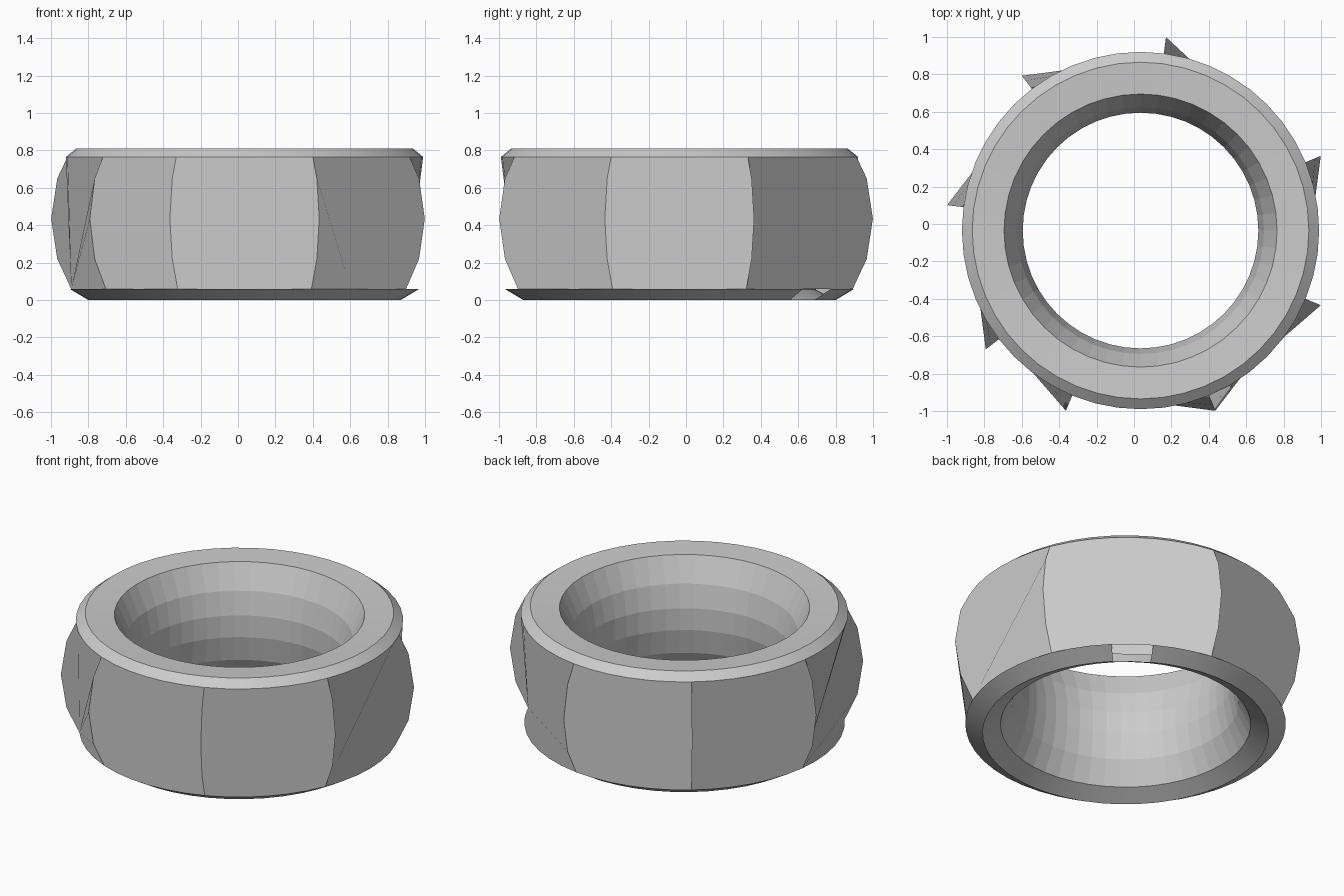
import bpy, bmesh, math
from mathutils import Vector

if "Cube" in bpy.data.objects:
    bpy.data.objects.remove(bpy.data.objects["Cube"])

CX, CY, N = 0.035, -0.035, 48
bm = bmesh.new()


def point(r, z, step):
    a = math.radians(step * 360 / N)
    return bm.verts.new((CX + r * math.cos(a), CY + r * math.sin(a), z))


def ring(r, z):
    return [point(r, z, i) for i in range(N)]


# Turned profile: bottom bevel, countersink, waisted bore, top land, top bevel
profile = [(0.935, 0.06), (0.835, 0.0), (0.73, 0.055), (0.66, 0.20), (0.63, 0.36),
           (0.63, 0.50), (0.66, 0.645), (0.73, 0.80), (0.90, 0.81), (0.955, 0.765)]
rings = [ring(r, z) for r, z in profile]
bore = []
for k in range(len(rings) - 1):
    for i in range(N):
        if k == 0 and i in (6, 7):      # open notch in the bottom bevel
            continue
        j = (i + 1) % N
        f = bm.faces.new((rings[k][j], rings[k][i], rings[k + 1][i], rings[k + 1][j]))
        if 2 <= k <= 6:
            bore.append(f)
bottom, top = rings[0], rings[-1]

# Bulging corner edges
corners = [3, 11, 17, 23, 29, 33, 39, 45]
bulge = [(1.01, 0.22), (1.043, 0.435), (1.01, 0.65)]
edges = {c: [point(r, z, c) for r, z in bulge] for c in corners}
flat_normal = {}

# Wrench flats: each outline is filled as a fan from a bottom corner
for n, c in enumerate(corners):
    d = corners[(n + 1) % len(corners)]
    count = (d - c) % N
    steps = [(c + s) % N for s in range(count + 1)]
    a = math.radians((c + count / 2) * 360 / N)
    normal = Vector((math.cos(a), math.sin(a), 0))
    outline = ([bottom[s] for s in steps] + edges[d]
               + [top[s] for s in reversed(steps)] + edges[c][::-1])
    start = 2 if c == 39 else 0
    outline = outline[start:] + outline[:start]
    for p, q in zip(outline[1:-1], outline[2:]):
        flat_normal[bm.faces.new((outline[0], p, q))] = normal

bm.faces.index_update()
normals = {f.index: v for f, v in flat_normal.items()}
bore_ids = [f.index for f in bore]
mesh = bpy.data.meshes.new("faceted_ring")
bm.to_mesh(mesh)
bm.free()
obj = bpy.data.objects.new("faceted_ring", mesh)
bpy.context.collection.objects.link(obj)

# Smooth bevels, faceted bore, evenly shaded wrench flats
bpy.context.view_layer.objects.active = obj
obj.select_set(True)
bpy.ops.object.shade_smooth_by_angle(angle=math.radians(25))
for i in bore_ids:
    mesh.polygons[i].use_smooth = False
loops = [Vector(cn.vector) for cn in mesh.corner_normals]
for i, v in normals.items():
    for li in mesh.polygons[i].loop_indices:
        loops[li] = v
mesh.normals_split_custom_set(loops)
